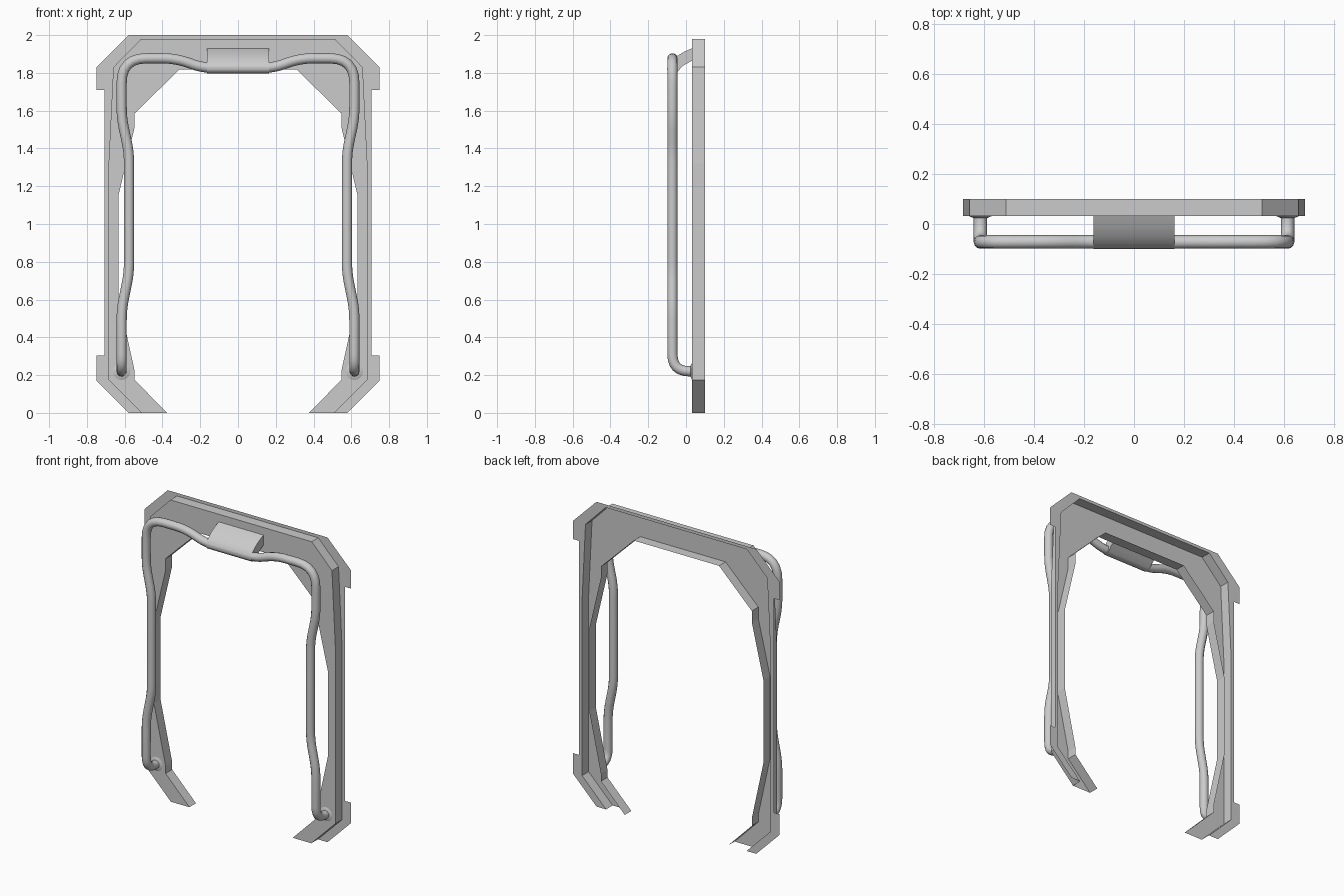
import bpy, bmesh, math
from mathutils import Vector

if "Cube" in bpy.data.objects:
    bpy.data.objects.remove(bpy.data.objects["Cube"])

FRONT, BACK = 0.032, 0.10      # y of the raised plate and of the rear flange


def mesh_object(name, bm):
    mesh = bpy.data.meshes.new(name)
    bmesh.ops.recalc_face_normals(bm, faces=bm.faces)
    bm.to_mesh(mesh)
    bm.free()
    obj = bpy.data.objects.new(name, mesh)
    bpy.context.collection.objects.link(obj)
    return obj


def smooth(obj, angle):
    bpy.ops.object.select_all(action='DESELECT')
    obj.select_set(True)
    bpy.context.view_layer.objects.active = obj
    bpy.ops.object.shade_smooth_by_angle(angle=math.radians(angle))


def rounded(points, steps=6):
    """Round each corner of a path; points are (x, y, z, radius)."""
    out = [Vector(points[0][:3])]
    for a, b, c in zip(points, points[1:], points[2:]):
        p = Vector(b[:3])
        u = (Vector(a[:3]) - p).normalized()
        v = (Vector(c[:3]) - p).normalized()
        s, e = p + u * b[3], p + v * b[3]
        for i in range(steps + 1):
            t = i / steps
            out.append(s * (1 - t) ** 2 + p * 2 * t * (1 - t) + e * t * t)
    out.append(Vector(points[-1][:3]))
    return out


# Door frame: hat-shaped sheet profile, left half then mirrored
flange = [(-.58, 0), (-.75, .17), (-.75, .305), (-.708, .305), (-.708, 1.71),
          (-.75, 1.71), (-.75, 1.83), (-.58, 2), (0, 2)]
ridge = [(-.51, 0), (-.685, .175), (-.685, 1.32), (-.66, 1.83), (-.513, 1.98), (0, 1.98)]
inner = [(-.375, 0), (-.548, .175), (-.548, .225), (-.632, .61), (-.632, 1.155),
         (-.548, 1.51), (-.548, 1.585), (-.31, 1.818), (0, 1.818)]

bm = bmesh.new()


def row(pts, y):
    return [bm.verts.new((x, y, z)) for x, z in pts]


flange_v = row(flange, BACK)
ridge_b, ridge_f = row(ridge, BACK), row(ridge, FRONT)
inner_f, inner_b = row(inner, FRONT), row(inner, BACK)
bm.faces.new(flange_v + ridge_b[::-1])
bm.faces.new(ridge_f + inner_f[::-1])
for a, b in ((ridge_b, ridge_f), (inner_f, inner_b)):
    for i in range(len(a) - 1):
        bm.faces.new((a[i], a[i + 1], b[i + 1], b[i]))
frame = mesh_object("door_frame", bm)
mirror = frame.modifiers.new("mirror", 'MIRROR')
mirror.use_clip = True

# Tube rail running around the front of the frame
Y = -.072
half = [(-.616, FRONT, .22, 0), (-.616, Y, .22, .09), (-.616, Y, .55, .06),
        (-.577, Y, .74, .06), (-.577, Y, 1.38, .06), (-.616, Y, 1.56, .06),
        (-.616, Y, 1.877, .13), (-.33, Y, 1.877, .07), (-.19, Y, 1.828, .05)]
path = rounded(half + [(-x, y, z, r) for x, y, z, r in half[::-1]])
curve = bpy.data.curves.new("tube_rail", 'CURVE')
curve.dimensions = '3D'
curve.bevel_depth = .027
curve.bevel_resolution = 4
spline = curve.splines.new('POLY')
spline.points.add(len(path) - 1)
for point, co in zip(spline.points, path):
    point.co = (*co, 1)
rail = bpy.data.objects.new("tube_rail", curve)
bpy.context.collection.objects.link(rail)
bpy.ops.object.select_all(action='DESELECT')
rail.select_set(True)
bpy.context.view_layer.objects.active = rail
bpy.ops.object.convert(target='MESH')
smooth(rail, 40)

# Thin collars where the rail meets the frame
for side, x in (("left", -.616), ("right", .616)):
    bpy.ops.mesh.primitive_cone_add(vertices=16, radius1=.046, radius2=.03, depth=.007,
                                    location=(x, FRONT - .0035, .22),
                                    rotation=(math.pi / 2, 0, 0))
    collar = bpy.context.object
    collar.name = side + "_rail_collar"
    smooth(collar, 40)

# Central bracket wrapping the rail and tapering back to the plate
profile = [(FRONT, 1.93), (-.01, 1.912), (-.05, 1.888), (-.08, 1.862), (-.096, 1.84),
           (-.1, 1.82), (-.09, 1.803), (-.07, 1.797), (-.045, 1.805),
           (-.02, 1.835), (FRONT, 1.865)]
bm = bmesh.new()
face = bm.faces.new([bm.verts.new((-.163, y, z)) for y, z in profile])
new = bmesh.ops.extrude_face_region(bm, geom=[face])["geom"]
bmesh.ops.translate(bm, vec=(.326, 0, 0),
                    verts=[g for g in new if isinstance(g, bmesh.types.BMVert)])
smooth(mesh_object("centre_bracket", bm), 50)
